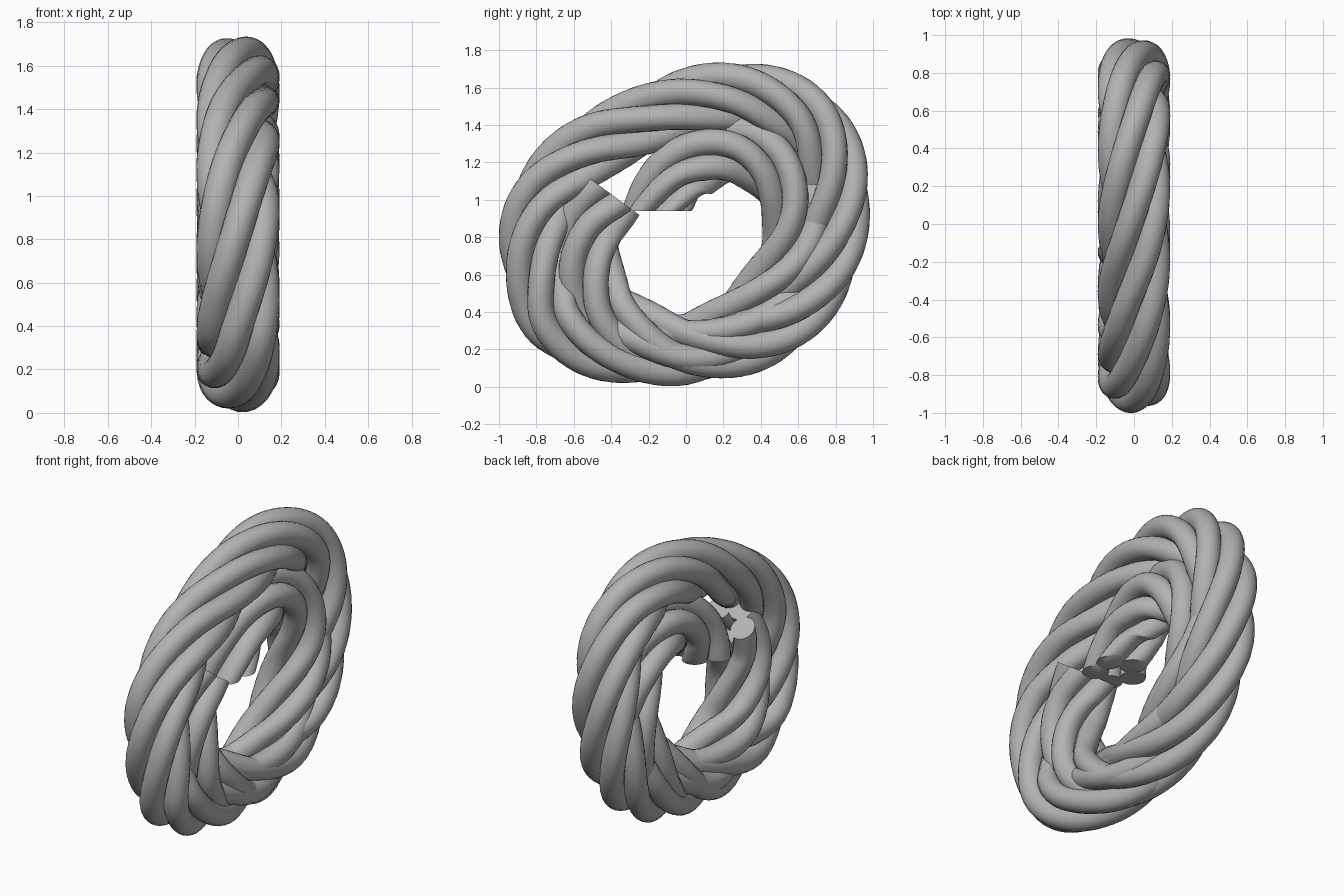
import bpy, bmesh, math
from mathutils import Vector
from mathutils.geometry import interpolate_bezier

if "Cube" in bpy.data.objects:
    bpy.data.objects.remove(bpy.data.objects["Cube"])

# Rope centre line in the y-z plane, from one loose end round twice to the other
PATH = [(-.40, 1.03), (-.51, .86), (-.53, .65), (-.44, .42), (-.25, .28), (0, .21),
        (.33, .26), (.57, .41), (.74, .67), (.80, 1.0), (.75, 1.27), (.60, 1.46),
        (.33, 1.55), (.03, 1.52), (-.27, 1.40), (-.53, 1.26), (-.74, 1.04), (-.81, .8),
        (-.77, .53), (-.67, .34), (-.42, .22), (-.02, .2), (.28, .34), (.49, .56),
        (.59, .78), (.58, .99), (.47, 1.17), (.30, 1.26), (.12, 1.24), (-.05, 1.12), (-.16, .94)]
STRANDS, ROPE_R, PITCH, SIDES, STEPS = 5, 0.192, 2.0, 20, 8
STRAND_R = 0.075
ORBIT = ROPE_R - STRAND_R
X = Vector((1, 0, 0))

grey = bpy.data.materials.new("rope_grey")
grey.diffuse_color = (0.45, 0.45, 0.45, 1)
grey.use_nodes = True
grey.node_tree.nodes["Principled BSDF"].inputs["Base Color"].default_value = grey.diffuse_color


def smooth_path(pts):
    """Catmull-Rom path through the points."""
    p = [Vector((0, y, z)) for y, z in pts]
    tan = [(p[min(i + 1, len(p) - 1)] - p[max(i - 1, 0)]) / 6 for i in range(len(p))]
    out = []
    for i in range(len(p) - 1):
        out += interpolate_bezier(p[i], p[i] + tan[i], p[i + 1] - tan[i + 1], p[i + 1], STEPS + 1)[:-1]
    return out + [p[-1]]


path = smooth_path(PATH)
last = len(path) - 1
dist = [0.0]
for a, b in zip(path, path[1:]):
    dist.append(dist[-1] + (b - a).length)
left_s = dist[17 * STEPS]        # a strand lies outermost at the leftmost point


def tangent(i):
    """Rope direction, bent near the inner end so its cut is level."""
    t = (path[min(i + 2, last)] - path[max(i - 2, 0)]).normalized()
    w = max(0, 1 - (last - i) / 12)
    return t.lerp(Vector((0, 0, -1)), w).normalized()


def make_strand(name, orbit, phase):
    bm = bmesh.new()
    rings = []
    for i, c in enumerate(path):
        v = tangent(i).cross(X)
        ang = math.pi / 2 + math.tau * ((dist[i] - left_s) / PITCH + phase)
        ring = []
        for k in range(SIDES):
            a = math.tau * k / SIDES + ang
            ring.append(bm.verts.new(c + X * (orbit * math.cos(ang) + STRAND_R * math.cos(a))
                                     + v * (orbit * math.sin(ang) + STRAND_R * math.sin(a))))
        rings.append(ring)
    for r, q in zip(rings, rings[1:]):
        for k in range(SIDES):
            j = (k + 1) % SIDES
            bm.faces.new((r[k], r[j], q[j], q[k]))
    # flat cut ends
    bm.faces.new(rings[0][::-1])
    bm.faces.new(rings[-1])
    me = bpy.data.meshes.new(name)
    bm.to_mesh(me)
    bm.free()
    me.materials.append(grey)
    ob = bpy.data.objects.new(name, me)
    bpy.context.collection.objects.link(ob)
    bpy.context.view_layer.objects.active = ob
    ob.select_set(True)


# twisted strands
for n in range(STRANDS):
    make_strand(f"rope_strand_{n + 1}", ORBIT, n / STRANDS + 0.02)
bpy.ops.object.shade_smooth_by_angle(angle=math.radians(50))
